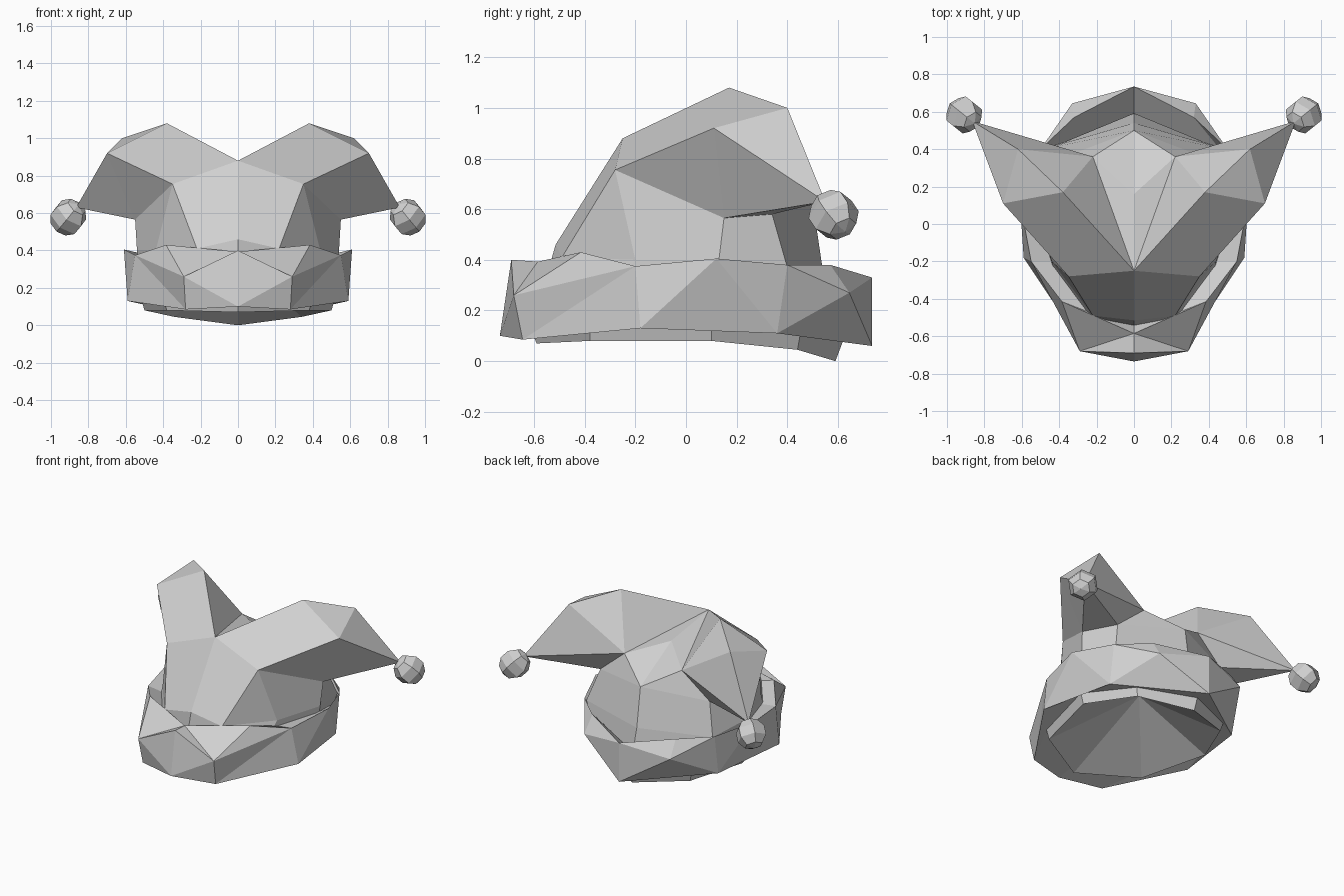
import bpy, bmesh
from mathutils import Vector

cube = bpy.data.objects.get("Cube")
if cube:
    bpy.data.objects.remove(cube, do_unlink=True)

mat = bpy.data.materials.new("light grey")
mat.use_nodes = True
GREY = (0.63, 0.63, 0.63, 1)
mat.diffuse_color = GREY
mat.node_tree.nodes["Principled BSDF"].inputs["Base Color"].default_value = GREY


def strip(lower, upper):
    """Faces between two rows of corners; a repeated corner gives a triangle."""
    a, b = lower.split(), upper.split()
    return [list(dict.fromkeys((a[i], a[i + 1], b[i + 1], b[i])))
            for i in range(len(a) - 1)]


def fan(centre, around):
    """Triangles from one corner to a chain of others."""
    c = around.split()
    return [[centre, p, q] for p, q in zip(c, c[1:])]


def finish(bm, name):
    bmesh.ops.recalc_face_normals(bm, faces=bm.faces)
    me = bpy.data.meshes.new(name)
    bm.to_mesh(me)
    bm.free()
    me.materials.append(mat)
    ob = bpy.data.objects.new(name, me)
    bpy.context.collection.objects.link(ob)


def mirrored(name, points, faces):
    """Build the +x half from named corners, then mirror and weld it."""
    bm = bmesh.new()
    v = {k: bm.verts.new(p) for k, p in points.items()}
    for f in faces:
        bm.faces.new([v[k] for k in f])
    bmesh.ops.mirror(bm, geom=bm.verts[:] + bm.edges[:] + bm.faces[:],
                     axis='X', merge_dist=0.001)
    finish(bm, name)


# Seam where the band meets the crown wall, front to back
seam = {
    "k0": (0, -.61, .12), "k1": (.40, -.38, .14), "k2": (.52, .10, .15),
    "k3": (.355, .45, .10), "k4": (0, .62, .08),
}
SEAM = "k0 k1 k2 k3 k4"

# Crown: a cap with a drooping horn on each side, hollow underneath
crown = {
    "front": (0, -.25, .88), "peak": (.38, .17, 1.08), "bend": (.62, .40, 1.0),
    "outer": (.70, .11, .92), "tip": (.865, .55, .63), "brow": (.35, -.28, .755),
    "pit": (.55, .15, .565), "pit_back": (.42, .34, .58),
    "saddle": (0, .16, .82), "nape": (.22, .36, .75), "back": (0, .50, .63),
    "w0": (0, -.515, .46), "w1": (.22, -.49, .41), "w2": (.44, -.20, .40),
    "w3": (.54, .13, .40), "w4": (.485, .40, .37), "w5": (0, .54, .36),
    "r0": (0, -.59, .07), "r1": (.38, -.38, .08), "r2": (.50, .10, .08),
    "r3": (.34, .44, .045), "r4": (0, .59, 0), "hollow": (0, .05, .345),
}
WALL, RIM = "w0 w1 w2 w3 w4 w5", "r0 r1 r2 r3 r4"
crown_faces = fan("hollow", RIM)                                 # underside
crown_faces += strip(RIM, SEAM)                                  # lip
crown_faces += strip("k0 k1 k1 k2 k3 k4", WALL)                  # lower wall
crown_faces += strip(WALL, "front brow brow pit pit_back back")  # upper wall
crown_faces += strip("brow outer", "front peak")                 # horn front
crown_faces += fan("outer", "brow pit")                          # horn underside
crown_faces += fan("peak", "outer bend nape front")              # horn top
crown_faces += fan("tip", "bend outer pit pit_back nape bend")   # horn point
crown_faces += fan("nape", "front saddle back pit_back")         # valley
mirrored("crown", {**crown, **seam}, crown_faces)

# Band: thick faceted brim (b = bottom, m = middle, t = top, i = inner edge)
band = {
    "b0": (0, -.735, .10), "b1": (.28, -.645, .085), "b2": (.59, -.18, .13),
    "b3": (.50, .36, .11), "b4": (0, .735, .06),
    "m0": (.29, -.68, .26), "m1": (.33, .645, .27),
    "t0": (0, -.69, .40), "t1": (.385, -.415, .43), "t2": (.55, -.20, .375),
    "t3": (.61, .12, .405), "t4": (.50, .40, .38), "t5": (.32, .57, .38),
    "t6": (0, .735, .33), "lip": (0, -.585, .393),
    "i0": (0, -.535, .36), "i1": (.23, -.475, .36), "i2": (.43, -.20, .36),
    "i3": (.53, .12, .36), "i4": (.46, .40, .30), "i5": (0, .59, .22),
}
band_faces = fan("m0", "b0 b1 t2 t1 lip t0 b0")                         # front
band_faces += strip("b1 b2 b2 b3 b3", "t2 t2 t3 t3 t4")                 # side
band_faces += fan("m1", "b3 b4 t6 t5 t4 b3")                            # back
band_faces += strip("lip t1 t2 t3 t4 t5 t6", "i0 i1 i2 i3 i4 i4 i5")    # top
band_faces += strip("b0 b1 b2 b3 b4", SEAM)                             # bottom
band_faces += strip("i0 i1 i2 i3 i4 i5", "k0 k1 k1 k2 k3 k4")           # inside
mirrored("band", {**band, **seam}, band_faces)

# Bells hanging from the horn tips, poles aligned with the tips
for side, name in ((1, "left_bell"), (-1, "right_bell")):
    bm = bmesh.new()
    bmesh.ops.create_uvsphere(bm, u_segments=6, v_segments=5, radius=0.1)
    axis = Vector((side * .5, .4, -.6))
    bmesh.ops.rotate(bm, verts=bm.verts, cent=(0, 0, 0),
                     matrix=axis.to_track_quat('Z', 'Y').to_matrix())
    bmesh.ops.translate(bm, verts=bm.verts, vec=(side * .908, .583, .578))
    finish(bm, name)
